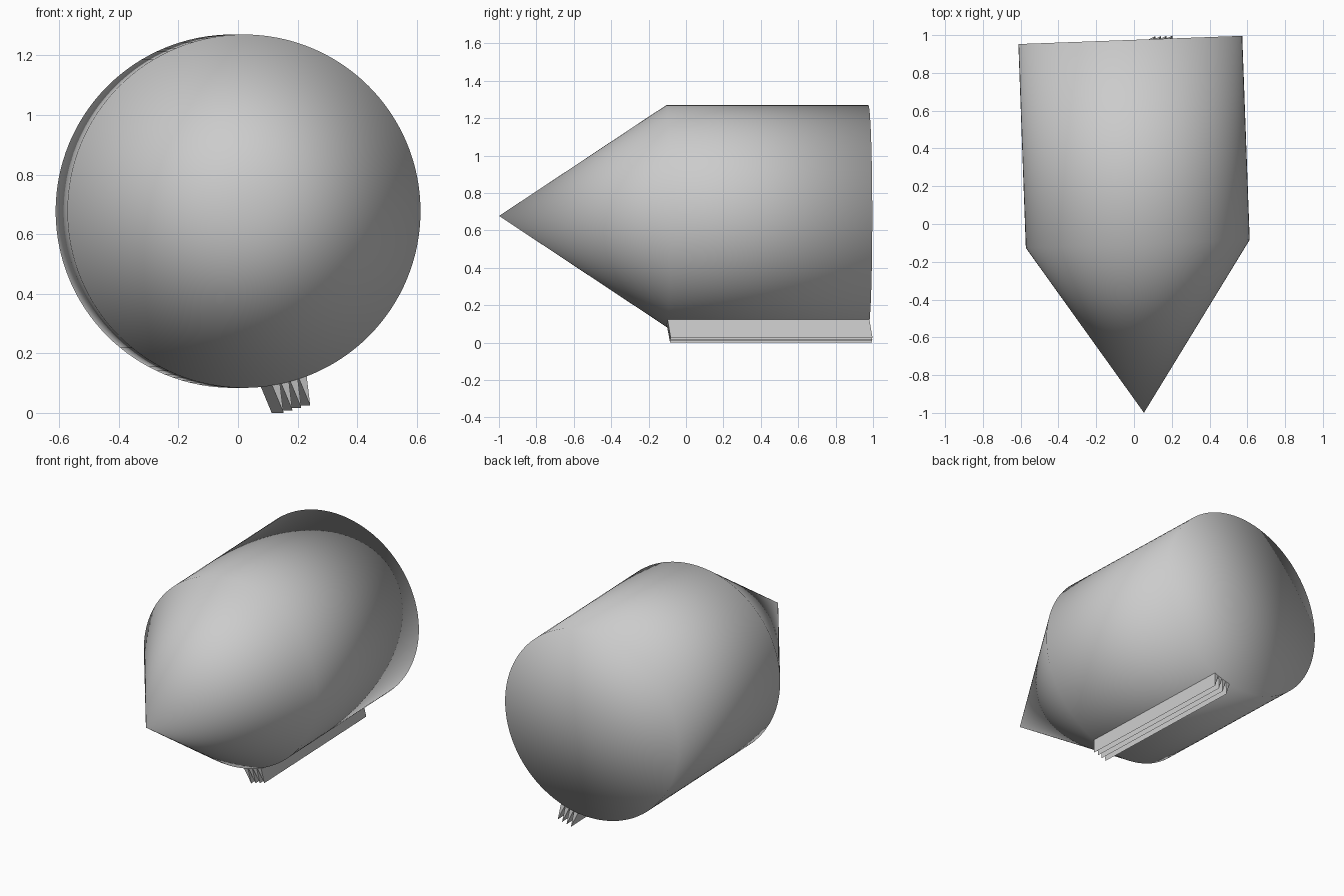
import bpy
import bmesh
from math import radians, sin, cos, tau
from mathutils import Vector

cube = bpy.data.objects.get("Cube")
if cube:
    bpy.data.objects.remove(cube, do_unlink=True)

RADIUS = 0.593
CONE_LENGTH = 0.895
BODY_LENGTH = 1.08
SEGMENTS = 128
CENTRE = Vector((0.02, -0.105, 0.677))   # middle of the shoulder ring
YAW = radians(2.1)

grey = bpy.data.materials.new("plain grey")
grey.use_nodes = True
colour = (0.6, 0.6, 0.6, 1)
grey.diffuse_color = colour
grey.node_tree.nodes["Principled BSDF"].inputs["Base Color"].default_value = colour


def add_object(name, bm, smooth):
    """Turn a bmesh into an object on the shared, slightly turned axis."""
    bmesh.ops.recalc_face_normals(bm, faces=bm.faces)
    for face in bm.faces:
        face.smooth = smooth
    mesh = bpy.data.meshes.new(name)
    bm.to_mesh(mesh)
    bm.free()
    mesh.materials.append(grey)
    obj = bpy.data.objects.new(name, mesh)
    obj.location = CENTRE
    obj.rotation_euler.z = YAW
    bpy.context.collection.objects.link(obj)
    return obj


# Pointed body: a profile turned about the long axis
bm = bmesh.new()
profile = [(0, -CONE_LENGTH), (RADIUS, 0), (RADIUS, BODY_LENGTH), (0, BODY_LENGTH)]
points = [bm.verts.new((r, y, 0)) for r, y in profile]
edges = [bm.edges.new(pair) for pair in zip(points, points[1:])]
bmesh.ops.spin(bm, geom=points + edges, cent=(0, 0, 0), axis=(0, 1, 0),
               angle=tau, steps=SEGMENTS, use_duplicate=False)
bmesh.ops.remove_doubles(bm, verts=bm.verts, dist=0.0005)
add_object("pointed_body", bm, True)

# Four thin sharp ridges side by side underneath
lean = radians(15)
outward = Vector((sin(lean), 0, -cos(lean)))
sideways = Vector((cos(lean), 0, sin(lean)))
along = Vector((0, 1, 0))
for i in range(4):
    bm = bmesh.new()
    middle = sideways * (i - 1.5) * 0.031
    ends = []
    for y in (0, BODY_LENGTH):
        base = middle + outward * 0.58 + along * (y - 0.003)
        tip = middle + outward * 0.688 + along * (y + 0.015)
        corners = (base - sideways * 0.015, base + sideways * 0.015, tip)
        ends.append([bm.verts.new(c) for c in corners])
    front, back = ends
    bm.faces.new(front)
    bm.faces.new(back)
    for j in range(3):
        k = (j + 1) % 3
        bm.faces.new((front[j], front[k], back[k], back[j]))
    add_object(f"under_ridge_{i + 1}", bm, False)
